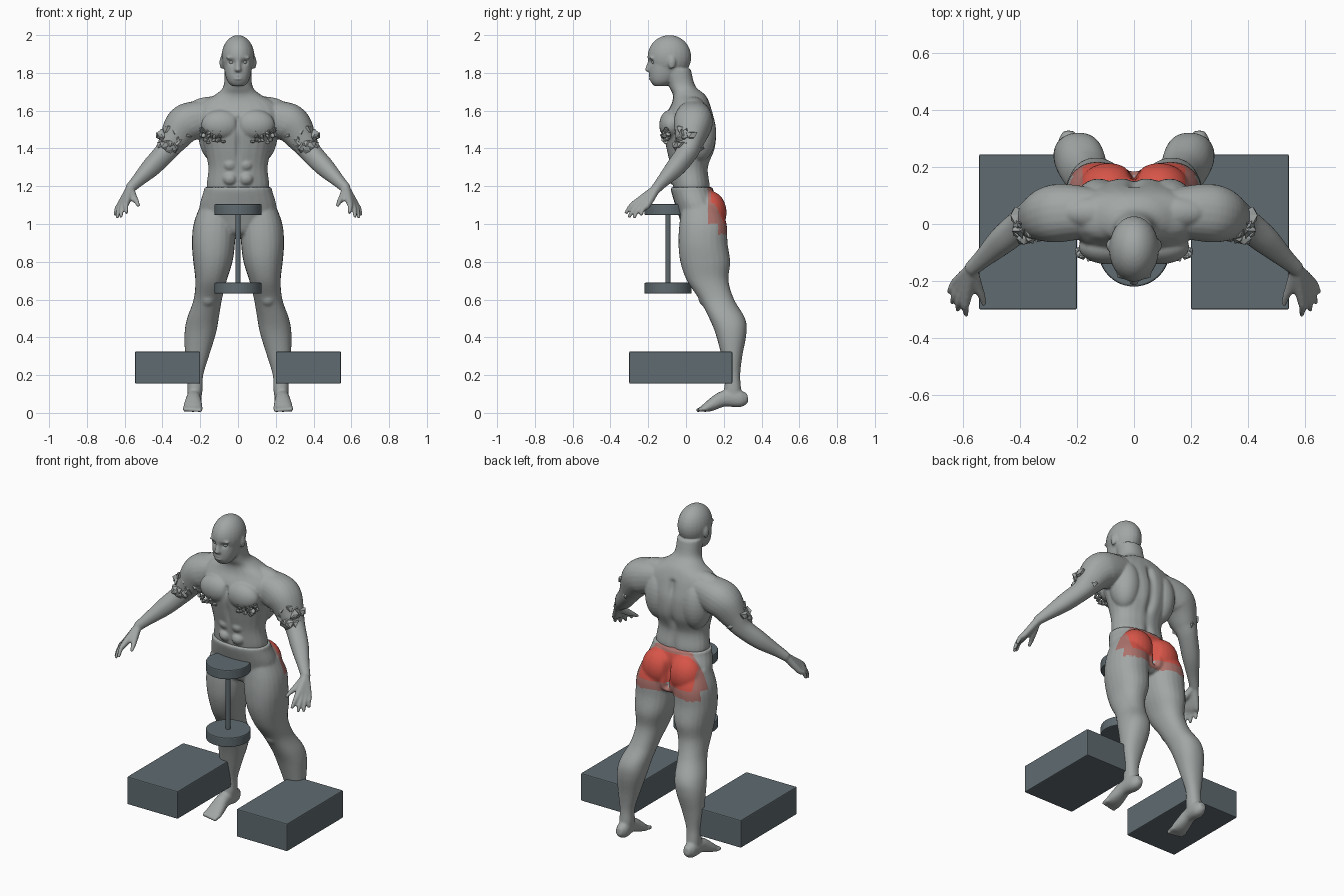
import bpy, bmesh, math, random
from mathutils import Vector, Matrix

random.seed(4)
cube = bpy.data.objects.get("Cube")
if cube:
    bpy.data.objects.remove(cube, do_unlink=True)


def material(name, colour):
    mat = bpy.data.materials.new(name)
    mat.use_nodes = True
    rgba = (*colour, 1)
    mat.diffuse_color = rgba
    shader = next(n for n in mat.node_tree.nodes if n.type == 'BSDF_PRINCIPLED')
    shader.inputs["Base Color"].default_value = rgba
    return mat


skin = material("grey skin", (.36, .385, .38))
red = material("highlight red", (.68, .09, .065))
dusty = material("dusty red", (.42, .17, .15))
slate = material("slate equipment", (.115, .145, .16))


def spline(stations, steps=6):
    """Catmull-Rom interpolation of stations (x, y, z, radius a, radius b)."""
    pts = [Vector(s if len(s) == 5 else (*s, s[3])) for s in stations]
    ends = [2 * pts[0] - pts[1]] + pts + [2 * pts[-1] - pts[-2]]
    out = []
    for p, q, r, s in zip(ends, ends[1:], ends[2:], ends[3:]):
        for k in range(steps):
            t = k / steps
            out.append(q + t * (r - p) / 2 + t * t * (p - 2.5 * q + 2 * r - s / 2)
                       + t ** 3 * (1.5 * (q - r) + (s - p) / 2))
    return out + [pts[-1]]


def loft(bm, stations, level=False, sides=24):
    """Skin oval rings; level rings stay horizontal, others follow the path."""
    path = spline(stations)
    rings = []
    for i, p in enumerate(path):
        centre = Vector(p[:3])
        a, b = Vector((1, 0, 0)), Vector((0, 1, 0))
        if not level:
            along = Vector(path[min(i + 1, len(path) - 1)][:3]) - Vector(path[max(i - 1, 0)][:3])
            a = along.cross(Vector((0, 0, 1))).normalized()
            b = a.cross(along).normalized()
        ring = []
        for k in range(sides):
            ang = math.tau * k / sides
            c, s = math.cos(ang), math.sin(ang)
            c, s = (math.copysign(abs(v) ** .9, v) for v in (c, s))
            ring.append(bm.verts.new(centre + a * c * p[3] + b * s * p[4]))
        rings.append(ring)
    for lo, hi in zip(rings, rings[1:]):
        for k in range(sides):
            n = (k + 1) % sides
            bm.faces.new((lo[k], lo[n], hi[n], hi[k]))
    bm.faces.new(rings[0])
    bm.faces.new(rings[-1])


def ball(bm, centre, radii):
    mat = Matrix.Translation(centre) @ Matrix.Diagonal((*radii, 1))
    bmesh.ops.create_uvsphere(bm, u_segments=24, v_segments=16, radius=1, matrix=mat)


def mirror(bm):
    copy = bmesh.ops.duplicate(bm, geom=bm.verts[:] + bm.edges[:] + bm.faces[:])["geom"]
    for v in copy:
        if isinstance(v, bmesh.types.BMVert):
            v.co.x *= -1


def finish(name, bm, mats, smooth=False):
    bmesh.ops.recalc_face_normals(bm, faces=bm.faces[:])
    me = bpy.data.meshes.new(name)
    bm.to_mesh(me)
    bm.free()
    ob = bpy.data.objects.new(name, me)
    bpy.context.collection.objects.link(ob)
    for m in mats:
        me.materials.append(m)
    for f in me.polygons:
        f.use_smooth = smooth
    return ob


def fuse(name, bm, voxel, mats):
    """Melt overlapping muscles into one smooth skin."""
    ob = finish(name, bm, [])
    rem = ob.modifiers.new("Melt", 'REMESH')
    rem.mode = 'VOXEL'
    rem.voxel_size = voxel
    soft = ob.modifiers.new("Soften", 'SMOOTH')
    soft.factor, soft.iterations = .5, 4
    bpy.context.view_layer.update()
    graph = bpy.context.evaluated_depsgraph_get()
    me = bpy.data.meshes.new_from_object(ob.evaluated_get(graph))
    ob.modifiers.clear()
    ob.data = me
    me.materials.clear()
    for m in mats:
        me.materials.append(m)
    for f in me.polygons:
        f.use_smooth = True
    return ob


def dent(ob, a, b, radius, depth):
    """Press a soft groove from a to b along y."""
    a, b = Vector(a), Vector(b)
    d = b - a
    for v in ob.data.vertices:
        t = max(0, min(1, (v.co - a).dot(d) / max(d.length_squared, 1e-9)))
        near = (v.co - a - t * d).length / radius
        if near < 3:
            v.co.y += depth * math.exp(-near * near)


# Arms and hands
bm = bmesh.new()
loft(bm, [(.1, .04, 1.58, .08), (.23, .04, 1.55, .1), (.29, .035, 1.52, .1),
          (.345, .02, 1.44, .075), (.385, .005, 1.38, .057), (.46, -.055, 1.3, .05),
          (.53, -.12, 1.23, .034), (.575, -.16, 1.185, .026)])
wrist = Vector((.57, -.155, 1.19))
for k in range(4):
    t = k / 3
    knuckle = Vector((.588, -.255, 1.12)).lerp(Vector((.625, -.205, 1.1)), t)
    tip = Vector((.59, -.32, 1.055)).lerp(Vector((.65, -.24, 1.045)), t)
    tip += Vector((.012, -.012, -.02)) * math.sin(math.pi * t)
    bend = knuckle.lerp(tip, .5) + Vector((.004, -.004, .008))
    loft(bm, [(*wrist, .022), (*knuckle, .018), (*bend, .013), (*tip, .009)], sides=12)
loft(bm, [(*wrist, .02), (.555, -.21, 1.145, .02), (.535, -.255, 1.115, .013),
          (.527, -.285, 1.095, .009)], sides=12)

# Chest, back and stomach muscles, ears and brows
ball(bm, (.09, -.08, 1.525), (.105, .062, .08))
ball(bm, (.125, .07, 1.48), (.085, .09, .15))
ball(bm, (.13, .04, 1.62), (.13, .06, .055))
for z in (1.24, 1.315, 1.39):
    ball(bm, (.042, -.055, z), (.04, .037, .037))
ball(bm, (.086, -.075, 1.855), (.012, .02, .035))
ball(bm, (.035, -.183, 1.88), (.03, .013, .008))
mirror(bm)

# Trunk and neck
loft(bm, [(0, .03, 1.15, .15, .085), (0, .03, 1.2, .166, .098), (0, .018, 1.3, .157, .1),
          (0, .025, 1.4, .178, .13), (0, .02, 1.5, .205, .142), (0, .02, 1.58, .23, .125),
          (0, .025, 1.64, .2, .1), (0, .015, 1.685, .12, .085), (0, -.02, 1.73, .077, .07),
          (0, -.045, 1.82, .072, .07)], level=True)

# Head with jaw, nose and lips
ball(bm, (0, -.088, 1.884), (.088, .116, .116))
loft(bm, [(0, -.137, 1.73, .032, .032), (0, -.127, 1.755, .055, .06), (0, -.115, 1.8, .07, .08),
          (0, -.1, 1.87, .08, .09)], level=True)
loft(bm, [(0, -.19, 1.87, .01), (0, -.197, 1.84, .012), (0, -.2, 1.816, .017),
          (0, -.195, 1.806, .012)], level=True, sides=12)
for z in (1.783, 1.769):
    ball(bm, (0, -.185, z), (.027, .012, .007))
upper = fuse("upper_body", bm, .0065, [skin])
dent(upper, (0, -.09, 1.22), (0, -.12, 1.56), .013, .014)
dent(upper, (0, .14, 1.2), (0, .15, 1.6), .022, -.02)
dent(upper, (-.02, -.2, 1.776), (.02, -.2, 1.776), .004, .005)
for s in (-1, 1):
    dent(upper, (s * .028, -.19, 1.858), (s * .042, -.187, 1.858), .014, .014)

# Eyes
bm = bmesh.new()
ball(bm, (.034, -.168, 1.857), (.014, .014, .012))
mirror(bm)
finish("eyes", bm, [skin], smooth=True)

# Legs
bm = bmesh.new()
loft(bm, [(.11, .08, 1.1, .09, .1), (.125, .09, 1, .11, .125), (.13, .09, .9, .114, .13),
          (.133, .102, .8, .104, .132), (.143, .115, .7, .083, .11), (.16, .163, .6, .075, .092),
          (.186, .218, .5, .084, .095), (.2, .238, .42, .083, .082), (.217, .243, .3, .063, .055),
          (.226, .247, .2, .042, .04), (.228, .247, .12, .04, .045), (.23, .25, .07, .035, .04)],
     level=True)
ball(bm, (.16, .11, .61), (.045, .045, .05))
ball(bm, (.09, .125, 1.06), (.105, .09, .115))

# Feet and toes
loft(bm, [(.23, .327, .08, .02, .024), (.23, .285, .075, .038, .045), (.235, .2, .075, .038, .042),
          (.238, .125, .037, .05, .03), (.238, .085, .02, .048, .016)])
for k in range(5):
    x = .2 + .02 * k
    loft(bm, [(x, .11, .022, .013), (x, .08, .02, .013), (x, .054 + .004 * k, .011, .01)], sides=12)
mirror(bm)

# Hips
loft(bm, [(0, .03, 1.195, .179, .11), (0, .035, 1.17, .183, .113), (0, .058, 1.1, .203, .115),
          (0, .08, 1.03, .2, .115), (0, .09, .96, .12, .1), (0, .09, .93, .07, .06)], level=True)
lower = fuse("hips_and_legs", bm, .0075, [skin, red, dusty])
dent(lower, (0, .2, .98), (0, .18, 1.15), .016, -.035)

# Worked muscle marked on the buttocks, with a softer border
for f in lower.data.polygons:
    x, y, z = f.center
    if y > .115 and z > (1 if y < .17 else .945):
        core = y > .13 and abs(x) < .18 and 1 < z < 1.175
        f.material_index = 1 if core else 2


def shards(bm, start, end, spread, size, count):
    for _ in range(count):
        away = Vector([random.uniform(-1, 1) for _ in range(3)]).normalized()
        pos = Vector(start).lerp(Vector(end), random.random())
        pos += Vector([u * w for u, w in zip(away, spread)])
        made = bmesh.ops.create_icosphere(bm, subdivisions=1, radius=size,
                                          matrix=Matrix.Translation(pos))
        for v in made["verts"]:
            v.co = pos + (v.co - pos) * random.uniform(.5, 1.4)


# Crumpled skin on the upper arms and chest
bm = bmesh.new()
shards(bm, (.29, .03, 1.5), (.37, .01, 1.43), (.06, .065, .06), .027, 44)
shards(bm, (.08, -.118, 1.475), (.19, -.1, 1.47), (.02, .012, .04), .013, 40)
mirror(bm)
finish("crumpled_skin", bm, [skin])


def solid(name, bm):
    ob = finish(name, bm, [slate])
    bev = ob.modifiers.new("Soft edge", 'BEVEL')
    bev.width, bev.segments = .006, 2


# Step blocks
for side, s in (("left", 1), ("right", -1)):
    bm = bmesh.new()
    place = Matrix.Translation((s * .373, -.028, .24)) @ Matrix.Diagonal((.345, .546, .17, 1))
    bmesh.ops.create_cube(bm, size=1, matrix=place)
    solid(side + "_step_block", bm)

# Upright dumbbell
for name, z, radius, height in (("upper_weight", 1.076, .125, .058), ("lower_weight", .66, .125, .058),
                                ("weight_handle", .868, .014, .4)):
    bm = bmesh.new()
    bmesh.ops.create_cone(bm, cap_ends=True, segments=48, radius1=radius, radius2=radius,
                          depth=height, matrix=Matrix.Translation((0, -.095, z)))
    solid(name, bm)
